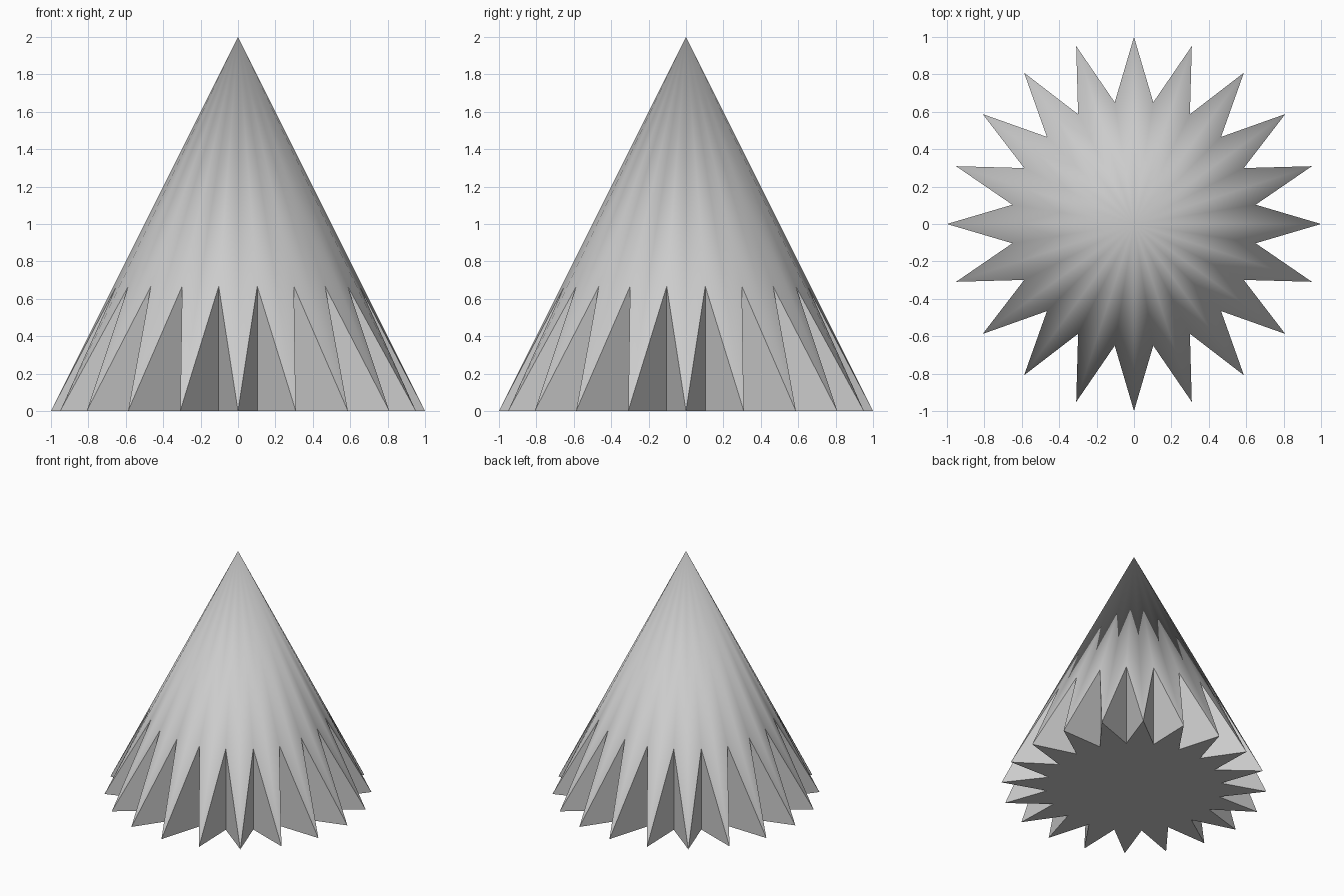
import bpy, bmesh, math
from mathutils import Vector

if "Cube" in bpy.data.objects:
    bpy.data.objects.remove(bpy.data.objects["Cube"])

POINTS = 20          # star points around the base
HEIGHT = 2.0
NOTCH = 2 / 3        # notch depth: fraction from axis to base edge midpoint


def ring(radius, z, offset=0.0):
    step = math.tau / POINTS
    return [Vector((radius * math.cos((i + offset) * step),
                    radius * math.sin((i + offset) * step), z))
            for i in range(POINTS)]


notch_radius = NOTCH * math.cos(math.pi / POINTS)
notch_height = HEIGHT * (1 - NOTCH)

bm = bmesh.new()
apex = bm.verts.new((0, 0, HEIGHT))
tips = [bm.verts.new(p) for p in ring(1.0, 0)]
tops = [bm.verts.new(p) for p in ring(notch_radius, notch_height, 0.5)]
feet = [bm.verts.new(p) for p in ring(notch_radius, 0, 0.5)]

outline = []
for i in range(POINTS):
    a, b = tips[i], tips[(i + 1) % POINTS]
    # sloping cone surface, split above each notch
    bm.faces.new((apex, a, tops[i]))
    bm.faces.new((apex, tops[i], b))
    # upright notch walls
    bm.faces.new((a, feet[i], tops[i]))
    bm.faces.new((feet[i], b, tops[i]))
    outline += [a, feet[i]]

# star-shaped underside
bm.faces.new(outline[::-1])
bmesh.ops.recalc_face_normals(bm, faces=bm.faces)

mesh = bpy.data.meshes.new("notched_cone")
bm.to_mesh(mesh)
bm.free()
cone = bpy.data.objects.new("notched_cone", mesh)
bpy.context.collection.objects.link(cone)

grey = bpy.data.materials.new("plain grey")
grey.diffuse_color = (0.6, 0.6, 0.6, 1)
grey.use_nodes = True
grey.node_tree.nodes["Principled BSDF"].inputs["Base Color"].default_value = grey.diffuse_color
mesh.materials.append(grey)

# smooth cone, crisp notch edges
bpy.context.view_layer.objects.active = cone
cone.select_set(True)
bpy.ops.object.shade_smooth_by_angle(angle=math.radians(30))
